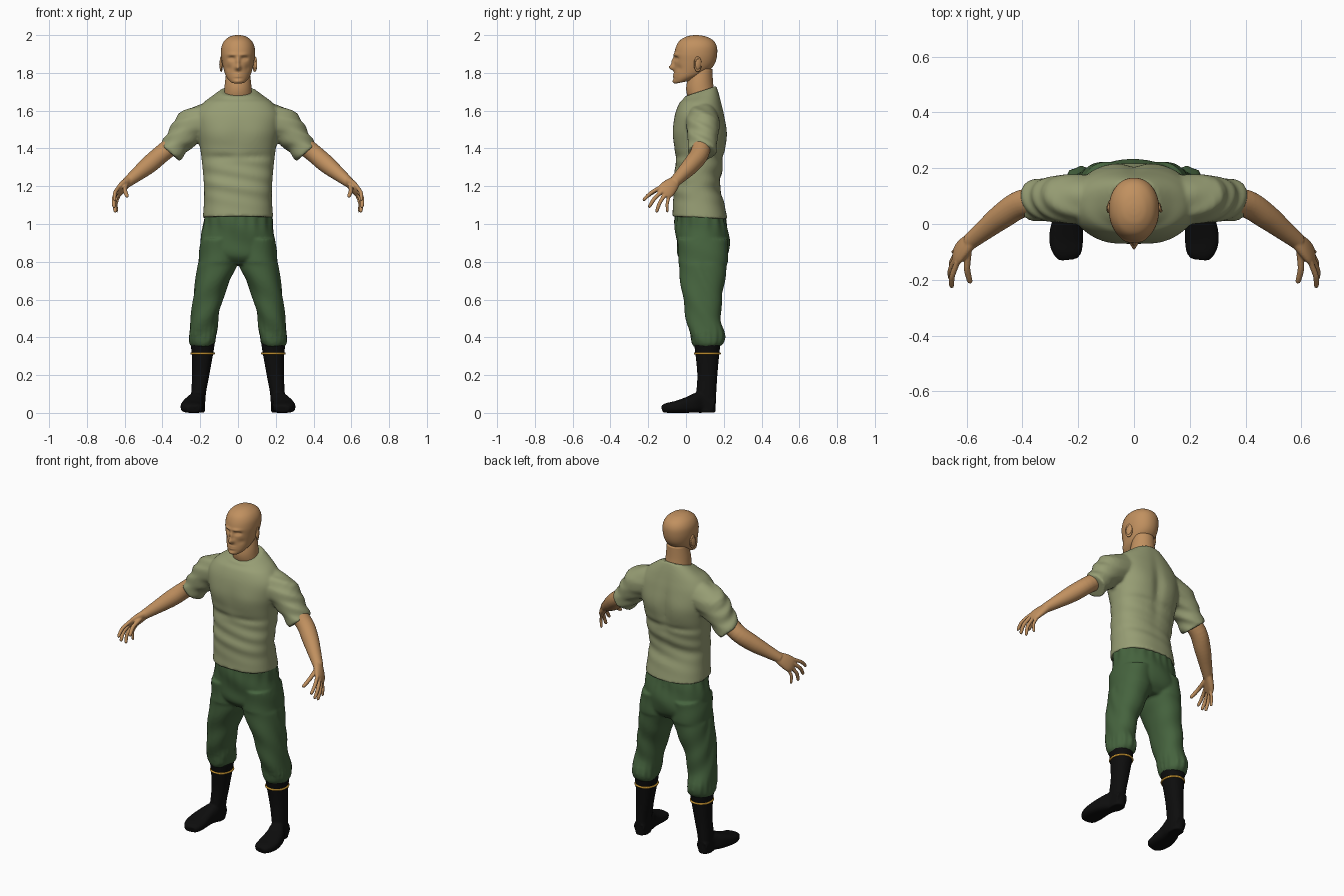
import bpy, bmesh, math
from mathutils import Vector

cube = bpy.data.objects.get("Cube")
if cube:
    bpy.data.objects.remove(cube, do_unlink=True)


def material(name, rgb):
    m = bpy.data.materials.new(name)
    m.use_nodes = True
    m.diffuse_color = (*rgb, 1)
    bsdf = m.node_tree.nodes["Principled BSDF"]
    bsdf.inputs["Base Color"].default_value = (*rgb, 1)
    bsdf.inputs["Roughness"].default_value = 0.8
    return m


SKIN = material("tan skin", (0.53, 0.28, 0.115))
SHIRT = material("sage cloth", (0.31, 0.34, 0.175))
PANTS = material("dark green cloth", (0.06, 0.125, 0.048))
BOOT = material("black leather", (0.004, 0.004, 0.004))
GOLD = material("gold trim", (0.58, 0.30, 0.03))


def spline(rows, steps):
    """Catmull-Rom interpolation of tuples of numbers."""
    out = []
    for i in range(len(rows) - 1):
        a, b, c, d = (rows[min(max(i + k, 0), len(rows) - 1)] for k in (-1, 0, 1, 2))
        for s in range(steps):
            t = s / steps
            out.append([q + 0.5 * t * (r - p + t * (2*p - 5*q + 4*r - w + t * (3*(q - r) + w - p)))
                        for p, q, r, w in zip(a, b, c, d)])
    return out + [list(rows[-1])]


def oval(k, segs, power):
    a = math.tau * k / segs
    return [math.copysign(abs(f(a)) ** power, f(a)) for f in (math.cos, math.sin)]


def skin_rings(bm, rings, side, deform):
    """Bridge rings of points into a closed tube."""
    loops = []
    for ring in rings:
        pts = [deform(p) if deform else p for p in ring]
        loops.append([bm.verts.new((p.x * side, p.y, p.z)) for p in pts])
    n = len(loops[0])
    faces = [bm.faces.new(loops[0]), bm.faces.new(loops[-1])]
    for lo, hi in zip(loops, loops[1:]):
        for k in range(n):
            j = (k + 1) % n
            faces.append(bm.faces.new((lo[k], lo[j], hi[j], hi[k])))
    bmesh.ops.recalc_face_normals(bm, faces=faces)


def sections(bm, rows, side=1, steps=6, segs=64, power=0.9, deform=None):
    """Loft horizontal ovals: z, x0, x1, y0, y1, tilt."""
    rings = []
    for z, x0, x1, y0, y1, tilt in spline(rows, steps):
        ring = []
        for k in range(segs):
            c, s = oval(k, segs, power)
            dy = s * (y1 - y0) / 2
            ring.append(Vector(((x0 + x1 + c * (x1 - x0)) / 2, (y0 + y1) / 2 + dy, z + tilt * dy)))
        rings.append(ring)
    skin_rings(bm, rings, side, deform)


def tube(bm, rows, ref, side=1, steps=5, segs=24, power=1, deform=None):
    """Loft ovals along a path: x, y, z, thickness, width along ref."""
    path = spline(rows, steps)
    rings = []
    for i, (x, y, z, a, b) in enumerate(path):
        t = Vector(path[min(i + 1, len(path) - 1)][:3]) - Vector(path[max(i - 1, 0)][:3])
        u = t.cross(Vector(ref)).normalized()
        v = u.cross(t).normalized()
        ovals = [oval(k, segs, power) for k in range(segs)]
        rings.append([Vector((x, y, z)) + u * a * c + v * b * s for c, s in ovals])
    skin_rings(bm, rings, side, deform)


def finish(name, bm, mat, voxel=0, smooth=0):
    me = bpy.data.meshes.new(name)
    bm.to_mesh(me)
    bm.free()
    me.materials.append(mat)
    me.shade_smooth()
    ob = bpy.data.objects.new(name, me)
    bpy.context.scene.collection.objects.link(ob)
    if voxel:
        rm = ob.modifiers.new("fuse", 'REMESH')
        rm.mode, rm.voxel_size, rm.use_smooth_shade = 'VOXEL', voxel, True
        sm = ob.modifiers.new("soften", 'SMOOTH')
        sm.factor, sm.iterations = 0.5, smooth
    return ob


def sym(z, w, y0, y1, tilt=0):
    return (z, -w, w, y0, y1, tilt)


def bump(p, centre, size):
    return math.exp(-sum(((a - b) / s) ** 2 for a, b, s in zip(p, centre, size)))


# Head: lofted skull with sculpted face
FACE = [  # centre, size, push along y
    ((0, -0.068, 1.828), (0.015, 0.04, 0.014), -0.027),    # nose tip
    ((0, -0.065, 1.857), (0.010, 0.04, 0.024), -0.015),    # nose bridge
    ((0.034, -0.055, 1.876), (0.018, 0.04, 0.010), 0.014),  # eye socket
    ((0.034, -0.05, 1.874), (0.010, 0.04, 0.005), -0.006),  # eyelid
    ((0.03, -0.06, 1.897), (0.026, 0.04, 0.008), -0.007),  # brow
    ((0, -0.065, 1.786), (0.024, 0.04, 0.010), -0.009),    # lips
    ((0, -0.065, 1.786), (0.024, 0.04, 0.003), 0.007),     # mouth line
    ((0, -0.06, 1.755), (0.022, 0.04, 0.010), -0.008),     # chin
    ((0.05, -0.04, 1.825), (0.016, 0.04, 0.016), 0.006),   # cheek hollow
]


def face(p):
    q = (abs(p.x), p.y, p.z)
    return p + Vector((0, sum(bump(q, c, s) * d for c, s, d in FACE), 0))


bm = bmesh.new()
sections(bm, [sym(1.752, 0.030, -0.05, 0.03, 0.2), sym(1.760, 0.045, -0.06, 0.06, 0.25),
              sym(1.785, 0.064, -0.064, 0.11, 0.2), sym(1.82, 0.076, -0.062, 0.14, 0.1),
              sym(1.86, 0.085, -0.062, 0.157), sym(1.90, 0.09, -0.062, 0.165),
              sym(1.94, 0.087, -0.052, 0.163), sym(1.97, 0.072, -0.034, 0.146),
              sym(1.99, 0.047, -0.003, 0.113), sym(1.998, 0.024, 0.027, 0.08),
              sym(2.0, 0.004, 0.05, 0.058)], steps=8, segs=112, power=0.95, deform=face)
finish("head", bm, SKIN)

bm = bmesh.new()
sections(bm, [sym(1.64, 0.078, 0.02, 0.16), sym(1.70, 0.073, 0.002, 0.15),
              sym(1.75, 0.069, 0.005, 0.143), sym(1.82, 0.06, 0.025, 0.14)], power=1)
finish("neck", bm, SKIN)

# Ears: a bowl with a raised rim
for side, label in ((1, "left"), (-1, "right")):
    for part, add, args, scale in (
            ("ear", bpy.ops.mesh.primitive_uv_sphere_add, dict(radius=1), (0.009, 0.019, 0.032)),
            ("ear_rim", bpy.ops.mesh.primitive_torus_add,
             dict(major_radius=1, minor_radius=0.25, major_segments=24, minor_segments=8),
             (0.033, 0.018, 0.022))):
        add(location=(side * 0.089, 0.062, 1.846), **args)
        ob = bpy.context.object
        ob.name = f"{label}_{part}"
        ob.scale = scale
        ob.rotation_euler = (-0.15, math.pi / 2 if part == "ear_rim" else 0, side * 0.3)
        ob.data.materials.append(SKIN)
        ob.data.shade_smooth()


# Shirt: torso and short sleeves fused, with soft folds
def shirt_folds(p):
    x, front = abs(p.x), 1 if p.y < 0.07 else -1
    d = 0.009 * bump((x, 0, p.z), (0.10, 0, 1.47), (0.09, 1, 0.07))
    d -= 0.010 * bump((x, 0, p.z), (0.07, 0, 1.355), (0.10, 1, 0.018))
    d += 0.004 * math.sin(p.z * 75 + p.x * 14 * front) * bump((0, 0, p.z), (0, 0, 1.24), (1, 1, 0.12))
    if front < 0:
        d -= 0.012 * bump((x, 0, p.z), (0, 0, 1.45), (0.03, 1, 0.16))
    return p + Vector((0, -front * d, 0))


bm = bmesh.new()
sections(bm, [sym(1.033, 0.186, -0.073, 0.22, -0.05), sym(1.12, 0.18, -0.068, 0.2),
              sym(1.2, 0.18, -0.067, 0.18), sym(1.3, 0.188, -0.057, 0.195),
              sym(1.4, 0.2, -0.06, 0.208), sym(1.5, 0.22, -0.066, 0.212),
              sym(1.58, 0.222, -0.058, 0.202), sym(1.64, 0.185, -0.035, 0.188),
              sym(1.68, 0.13, -0.014, 0.172, 0.2), sym(1.703, 0.092, -0.008, 0.16, 0.33)],
         steps=8, segs=96, power=0.85, deform=shirt_folds)
for side in (1, -1):
    tube(bm, [(0.14, 0.085, 1.555, 0.09, 0.09), (0.24, 0.09, 1.52, 0.094, 0.088),
              (0.30, 0.088, 1.458, 0.077, 0.08), (0.335, 0.086, 1.41, 0.070, 0.076),
              (0.362, 0.085, 1.378, 0.064, 0.076)], (0, 1, 0), side, segs=40,
         deform=lambda p: p + Vector((0.004, 0, 0.004)) * math.sin(p.z * 90 + p.y * 40))
finish("shirt", bm, SHIRT, 0.008, 4)


# Trousers: pelvis and legs fused, gathered at waist and cuffs
def gathers(p):
    x = abs(p.x)
    a = math.atan2(p.y - 0.09, p.x if p.z > 0.8 else x - 0.19)
    gather = bump((0, 0, p.z), (0, 0, 1.04), (1, 1, 0.07)) + bump((0, 0, p.z), (0, 0, 0.40), (1, 1, 0.05))
    d = 0.004 * gather * math.sin(17 * a) + 0.003 * math.sin(p.z * 38 + a * 3)
    return p + Vector((math.cos(a), math.sin(a), 0)) * d


bm = bmesh.new()
sections(bm, [sym(1.06, 0.176, -0.058, 0.205), sym(0.98, 0.187, -0.058, 0.22),
              sym(0.9, 0.198, -0.05, 0.23), sym(0.83, 0.19, -0.04, 0.22),
              sym(0.785, 0.12, 0.0, 0.18)], segs=96, deform=gathers)
for side in (1, -1):
    sections(bm, [(0.92, 0.01, 0.195, -0.045, 0.224, 0), (0.8, 0.004, 0.211, -0.04, 0.22, 0),
                  (0.7, 0.042, 0.225, -0.03, 0.205, 0), (0.6, 0.081, 0.238, -0.015, 0.19, 0),
                  (0.5, 0.104, 0.25, 0.0, 0.185, 0), (0.42, 0.113, 0.259, 0.02, 0.202, 0),
                  (0.375, 0.12, 0.257, 0.03, 0.2, 0), (0.352, 0.132, 0.247, 0.042, 0.182, 0)],
             side, deform=gathers)
finish("trousers", bm, PANTS, 0.008, 3)

FINGERS = [  # knuckle, tip, radius
    ((0.632, -0.135, 1.195), (0.655, -0.228, 1.125), 0.0105),
    ((0.640, -0.125, 1.175), (0.658, -0.198, 1.088), 0.011),
    ((0.638, -0.108, 1.158), (0.652, -0.158, 1.062), 0.0105),
    ((0.630, -0.088, 1.150), (0.643, -0.100, 1.064), 0.009),
    ((0.592, -0.095, 1.205), (0.588, -0.212, 1.145), 0.012),
]
for side, label in ((1, "left"), (-1, "right")):
    # Arm, palm and fingers fused
    bm = bmesh.new()
    tube(bm, [(0.30, 0.085, 1.455, 0.05, 0.05), (0.40, 0.073, 1.375, 0.048, 0.05),
              (0.47, 0.03, 1.315, 0.047, 0.046), (0.54, -0.025, 1.258, 0.036, 0.036),
              (0.59, -0.065, 1.218, 0.027, 0.029)], (0, 1, 0), side)
    tube(bm, [(0.575, -0.053, 1.23, 0.024, 0.028), (0.605, -0.08, 1.203, 0.023, 0.041),
              (0.628, -0.105, 1.178, 0.019, 0.046), (0.64, -0.122, 1.16, 0.012, 0.038)],
         (0, 0.8, -0.55), side)
    for root, tip, r in FINGERS:
        root, tip = Vector(root), Vector(tip)
        bend = root.lerp(tip, 0.5) + Vector((0.008, -0.005, 0.004))
        ends = [(*root, r, r), (*bend, r, r), (*root.lerp(tip, 0.93), r * 0.85, r * 0.85),
                (*tip, r * 0.4, r * 0.4)]
        tube(bm, ends, (1, 0.2, 0), side, segs=12)
    finish(f"{label}_arm", bm, SKIN, 0.0045, 2)

    # Boot: shaft and foot fused
    bm = bmesh.new()
    sections(bm, [(0.368, 0.123, 0.252, 0.042, 0.183, 0), (0.31, 0.132, 0.245, 0.05, 0.176, 0),
                  (0.2, 0.152, 0.243, 0.06, 0.166, 0), (0.1, 0.17, 0.248, 0.055, 0.16, 0),
                  (0.002, 0.176, 0.25, 0.06, 0.156, 0)], side, segs=40)
    tube(bm, [(0.213, 0.15, 0.04, 0.034, 0.038), (0.215, 0.08, 0.055, 0.04, 0.055),
              (0.235, 0.02, 0.044, 0.053, 0.044), (0.243, -0.05, 0.032, 0.061, 0.032),
              (0.238, -0.1, 0.026, 0.052, 0.026), (0.235, -0.125, 0.02, 0.034, 0.018)],
         (0, 0, 1), side, segs=40, power=0.7)
    finish(f"{label}_boot", bm, BOOT, 0.006, 2)

    # Gold ring around the boot top
    bpy.ops.mesh.primitive_torus_add(location=(side * 0.187, 0.113, 0.315), major_radius=0.066,
                                     minor_radius=0.006, major_segments=40, minor_segments=8)
    band = bpy.context.object
    band.name = f"{label}_boot_band"
    band.scale = (0.91, 1, 1)
    band.data.materials.append(GOLD)
    band.data.shade_smooth()
